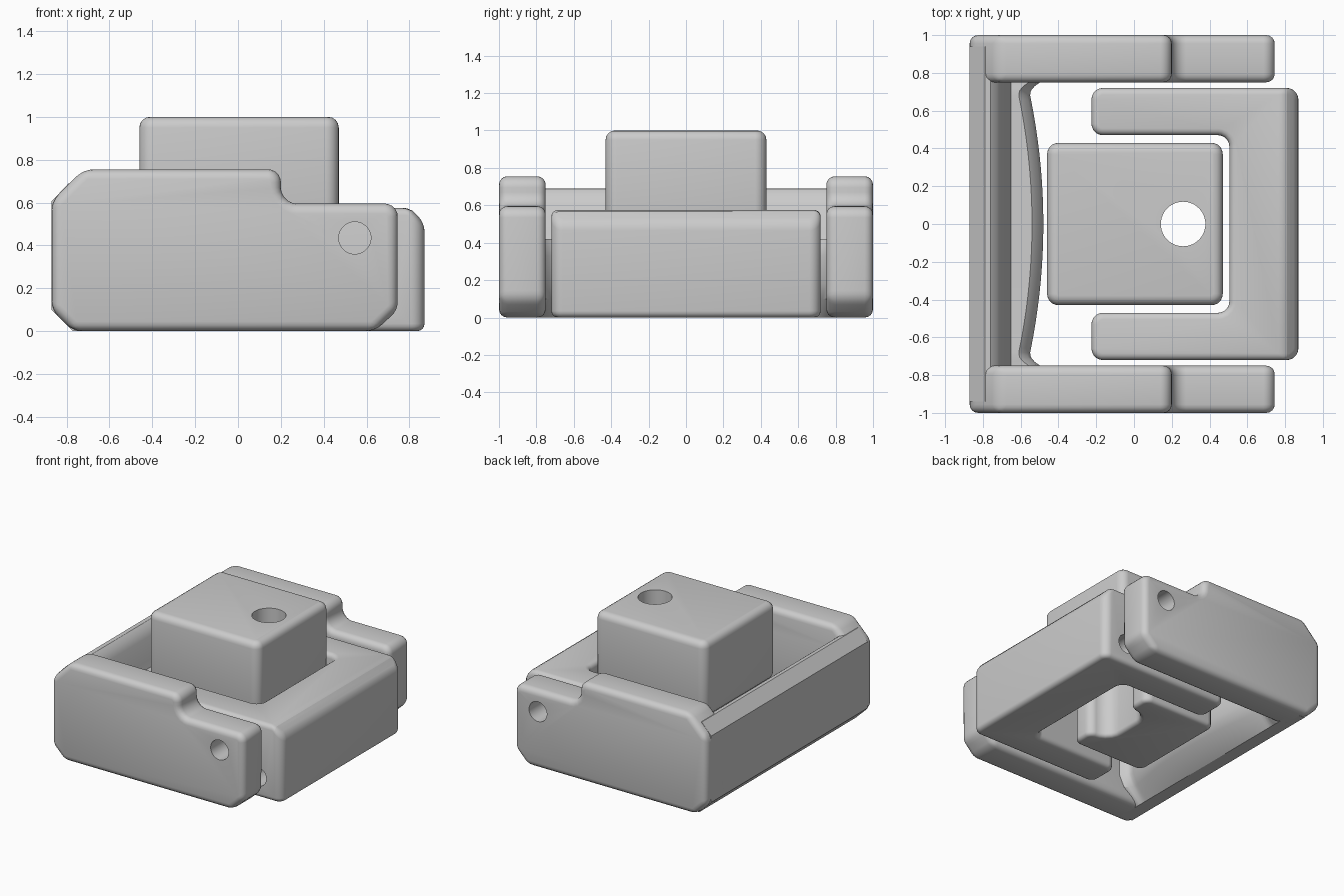
import bpy, bmesh, math
from mathutils import Vector, Matrix

if "Cube" in bpy.data.objects:
    bpy.data.objects.remove(bpy.data.objects["Cube"], do_unlink=True)

grey = bpy.data.materials.new("plain grey")
grey.use_nodes = True
grey.diffuse_color = (0.6, 0.6, 0.6, 1)
grey.node_tree.nodes["Principled BSDF"].inputs["Base Color"].default_value = (0.6, 0.6, 0.6, 1)


def rounded(corners, steps=5):
    """Outline from (u, v, radius) corners, each replaced by an arc."""
    out = []
    for i, (u, v, r) in enumerate(corners):
        p = Vector((u, v))
        if r == 0:
            out.append(p)
            continue
        a = (Vector(corners[i - 1][:2]) - p).normalized()
        b = (Vector(corners[(i + 1) % len(corners)][:2]) - p).normalized()
        half = a.angle(b) / 2
        centre = p + (a + b).normalized() * r / math.sin(half)
        start = p + a * r / math.tan(half) - centre
        end = p + b * r / math.tan(half) - centre
        for k in range(steps + 1):
            t = k / steps
            out.append(centre + (start.lerp(end, t)).normalized() * r)
    return out


def activate(ob):
    bpy.ops.object.select_all(action='DESELECT')
    ob.select_set(True)
    bpy.context.view_layer.objects.active = ob


def finish(name, bm, bevel=0.0):
    bmesh.ops.recalc_face_normals(bm, faces=bm.faces)
    me = bpy.data.meshes.new(name)
    bm.to_mesh(me)
    bm.free()
    ob = bpy.data.objects.new(name, me)
    bpy.context.collection.objects.link(ob)
    me.materials.append(grey)
    activate(ob)
    if bevel:
        m = ob.modifiers.new("round", 'BEVEL')
        m.width, m.segments = bevel, 4
        m.limit_method, m.angle_limit = 'ANGLE', math.radians(32)
        m.use_clamp_overlap = False
        bpy.ops.object.modifier_apply(modifier=m.name)
    return ob


def prism(outline, place, lo, hi):
    """Extrude an outline; place(u, v, w) maps it into space."""
    bm = bmesh.new()
    low = [bm.verts.new(place(p.x, p.y, lo)) for p in outline]
    top = [bm.verts.new(place(p.x, p.y, hi)) for p in outline]
    bm.faces.new(low)
    bm.faces.new(top)
    n = len(low)
    for i in range(n):
        j = (i + 1) % n
        bm.faces.new((low[i], low[j], top[j], top[i]))
    return bm


def drill(ob, centre, radius, depth, axis):
    bm = bmesh.new()
    turn = Matrix.Rotation(math.pi / 2, 4, 'X') if axis == 'Y' else Matrix()
    bmesh.ops.create_cone(bm, cap_ends=True, segments=48, radius1=radius, radius2=radius,
                          depth=depth, matrix=Matrix.Translation(centre) @ turn)
    cutter = finish("hole_cutter", bm)
    cutter.hide_render = True
    activate(ob)
    m = ob.modifiers.new("hole", 'BOOLEAN')
    m.operation, m.solver, m.object = 'DIFFERENCE', 'EXACT', cutter
    bpy.ops.object.modifier_apply(modifier=m.name)
    bpy.data.objects.remove(cutter, do_unlink=True)


def smooth(ob):
    activate(ob)
    bpy.ops.object.shade_smooth_by_angle(angle=math.radians(32))


def upright(u, v, w):
    return (u, v, w)


def sideways(u, v, w):
    return (u, w, v)


# Outer frame: two stepped side arms with cross holes
arm = rounded([(-.87, .1, 0), (-.77, 0, 0), (.64, 0, 0), (.745, .1, 0), (.745, .595, .06),
               (.2, .595, .075), (.2, .755, .06), (-.72, .755, 0), (-.87, .605, 0)])
for side, name in ((-1, "front_arm"), (1, "back_arm")):
    ob = finish(name, prism(arm, sideways, side * .75, side * 1.0), .045)
    drill(ob, (.545, side * .87, .435), .075, .6, 'Y')
    smooth(ob)

# Outer frame: end wall whose inner side swells toward the middle
bm = bmesh.new()
rings = []
for k in range(-40, 41):
    y = .94 * k / 40
    b = -.48 - .085 * min(1, abs(y) / .75) ** 2
    b += .07 * min(1, max(0, (abs(y) - .68) / .07)) ** 2
    section = [(-.87, .1), (-.77, 0), (-.67, 0), (b - .04, .1), (b, .18), (b, .33),
               (b - .015, .38), (b - .06, .42), (-.65, .41), (-.665, .46), (-.70, .61),
               (-.725, .66), (-.76, .688), (-.79, .69), (-.87, .605)]
    rings.append([bm.verts.new((x, y, z)) for x, z in section])
for r, s in zip(rings, rings[1:]):
    for i in range(len(r)):
        j = (i + 1) % len(r)
        bm.faces.new((r[i], r[j], s[j], s[i]))
bm.faces.new(rings[0])
bm.faces.new(rings[-1])
smooth(finish("end_wall", bm))

# Inner bracket: C shape with a sloped outer top edge
half = [(.87, .72), (-.225, .72), (-.225, .47), (.505, .47)]
plan = [(x, y, .06) for x, y in half] + [(x, -y, .06) for x, y in reversed(half)]
bm = prism(rounded(plan), upright, 0, .575)
bmesh.ops.bisect_plane(bm, geom=bm.verts[:] + bm.edges[:] + bm.faces[:], plane_co=(.80, 0, .575),
                       plane_no=(1, 0, 1), clear_outer=True)
bmesh.ops.holes_fill(bm, edges=[e for e in bm.edges if e.is_boundary])
bracket = finish("inner_bracket", bm, .035)
for side in (-1, 1):
    drill(bracket, (.67, side * .72, .16), .072, .5, 'Y')
smooth(bracket)

# Centre block: head with a vertical hole
head = rounded([(-.46, -.43, .06), (.47, -.43, .06), (.47, .43, .06), (-.46, .43, .06)])
ob = finish("block_head", prism(head, upright, .42, 1.0), .05)
drill(ob, (.26, 0, .7), .118, 1.2, 'Z')
smooth(ob)

# Centre block: narrower stem, notched around the hole
half = [(-.4, .4, .06), (.22, .4, .06), (.22, .22, .06), (.06, .2, .12)]
stem = rounded(half + [(x, -y, r) for x, y, r in reversed(half)])
smooth(finish("block_stem", prism(stem, upright, .02, .5), .03))
